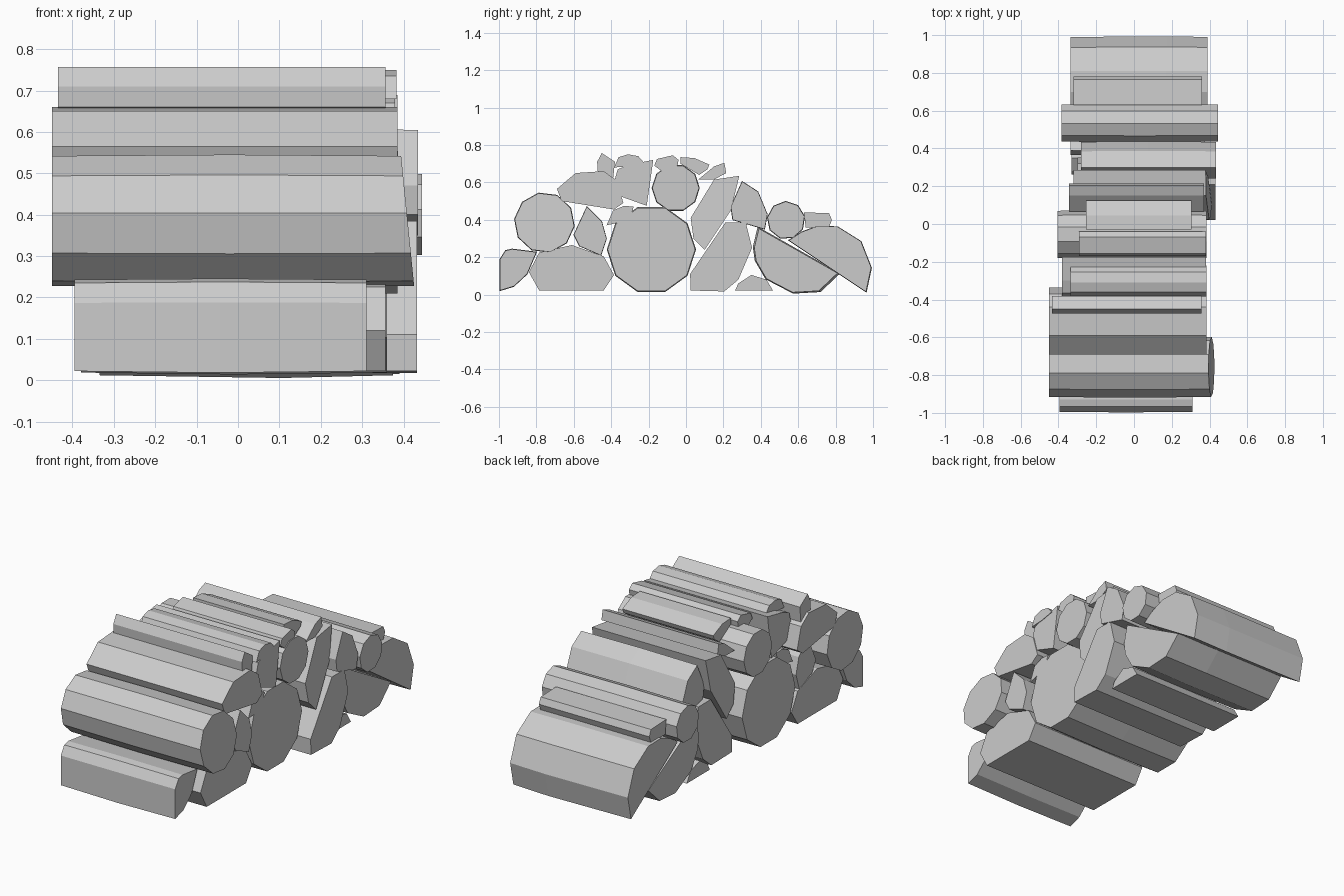
import bpy, bmesh
from math import sin, cos, pi


def log(name, x0, x1, profile, bulge=1.0, tilt=0.0, mid=0.5):
    """Loft a (y, z) profile along x; bulge swells a middle ring, tilt slants the right end."""
    n = len(profile)
    cy = sum(p[0] for p in profile) / n
    cz = sum(p[1] for p in profile) / n
    bm = bmesh.new()
    stations = [(x0, 1, 0), (x1, 1, tilt)]
    if bulge != 1:
        stations.insert(1, (x0 + (x1 - x0) * mid, bulge, 0))
    rings = [[bm.verts.new((x + t * (z - cz), cy + (y - cy) * s, cz + (z - cz) * s))
              for y, z in profile] for x, s, t in stations]
    for a, b in zip(rings, rings[1:]):
        for i in range(n):
            j = (i + 1) % n
            bm.faces.new((a[i], a[j], b[j], b[i]))
    bm.faces.new(rings[0])
    bm.faces.new(rings[-1])
    bmesh.ops.recalc_face_normals(bm, faces=bm.faces)
    me = bpy.data.meshes.new(name)
    bm.to_mesh(me)
    bm.free()
    ob = bpy.data.objects.new(name, me)
    bpy.context.collection.objects.link(ob)
    return ob


def ring(y, z, r, n=10, turn=0.0):
    return [(y + r * cos(turn + 2 * pi * i / n), z + r * sin(turn + 2 * pi * i / n))
            for i in range(n)]


# Whole round logs
log("round_log_front", -.45, .41, ring(-.757, .385, .16, 10, -.12), 1.02, -.1)
log("round_log_centre", -.38, .36, ring(-.185, .241, .234), 1.02)
log("round_log_upper", -.405, .385, ring(-.055, .57, .125), 1.03)
log("round_log_back", -.385, .445, ring(.535, .398, .1, 9, .2), 1.03)

# Bottom row of split logs
log("split_log_front_end", -.395, .31,
    [(-.995, .022), (-.995, .187), (-.965, .235), (-.93, .243), (-.8, .227),
     (-.85, .11), (-.92, .045)], 1.03)
log("half_log_front", -.38, .357,
    [(-.785, .022), (-.84, .12), (-.785, .225), (-.61, .265), (-.44, .205), (-.385, .105), (-.44, .022)])
log("half_log_middle", -.3, .432,
    [(.025, .022), (.022, .11), (.21, .385), (.32, .385), (.353, .25), (.28, .08), (.205, .017)])
log("floor_wedge", -.33, .37,
    [(.262, .022), (.28, .06), (.35, .105), (.43, .08), (.465, .022)])
log("half_log_back", -.335, .375,
    [(.39, .353), (.365, .25), (.375, .18), (.43, .085), (.57, .012), (.71, .02), (.81, .115)],
    1.05, mid=.62)
log("half_log_back_end", -.335, .39,
    [(.55, .29), (.62, .335), (.7, .365), (.81, .363), (.935, .285), (.99, .145), (.962, .015)],
    1.02, mid=.7)

# Middle row of split logs
log("wedge_front", -.38, .385,
    [(-.53, .47), (-.45, .39), (-.425, .3), (-.455, .21), (-.57, .26), (-.6, .32)], 1.02)
log("sliver_front", -.36, .36,
    [(-.425, .37), (-.39, .45), (-.33, .475), (-.28, .47), (-.3, .4)])
log("half_log_upper_front", -.45, .385,
    [(-.69, .565), (-.59, .65), (-.44, .66), (-.37, .61), (-.335, .49), (-.385, .455), (-.665, .5)])
log("wedge_upper", -.38, .38,
    [(-.365, .67), (-.3, .695), (-.175, .72), (-.21, .475), (-.35, .525), (-.385, .6)])
log("wedge_tall", -.32, .395,
    [(.15, .615), (.285, .635), (.24, .45), (.1, .24), (.04, .3), (.025, .41)], 1.0, -.08)
log("wedge_back", -.28, .435,
    [(.3, .605), (.385, .55), (.435, .43), (.42, .35), (.25, .4), (.24, .47)], 1.02)

# Thin kindling on top
log("kindling_front", -.435, .357,
    [(-.45, .757), (-.475, .71), (-.472, .66), (-.39, .615), (-.38, .71)])
log("kindling_top_front", -.335, .383,
    [(-.385, .68), (-.36, .735), (-.31, .75), (-.255, .74), (-.22, .7), (-.3, .685)])
log("kindling_top_middle", -.29, .38,
    [(-.17, .69), (-.155, .725), (-.07, .745), (-.04, .72), (-.045, .69), (-.13, .66)])
log("kindling_top_back", -.255, .305,
    [(-.03, .7), (-.03, .735), (.045, .73), (.125, .695), (.115, .67), (.07, .64)])
log("kindling_slope", -.345, .37,
    [(.065, .615), (.15, .685), (.205, .705), (.215, .65), (.15, .615)])
log("kindling_back", -.32, .36,
    [(.63, .44), (.765, .435), (.78, .4), (.765, .36), (.64, .36)])
